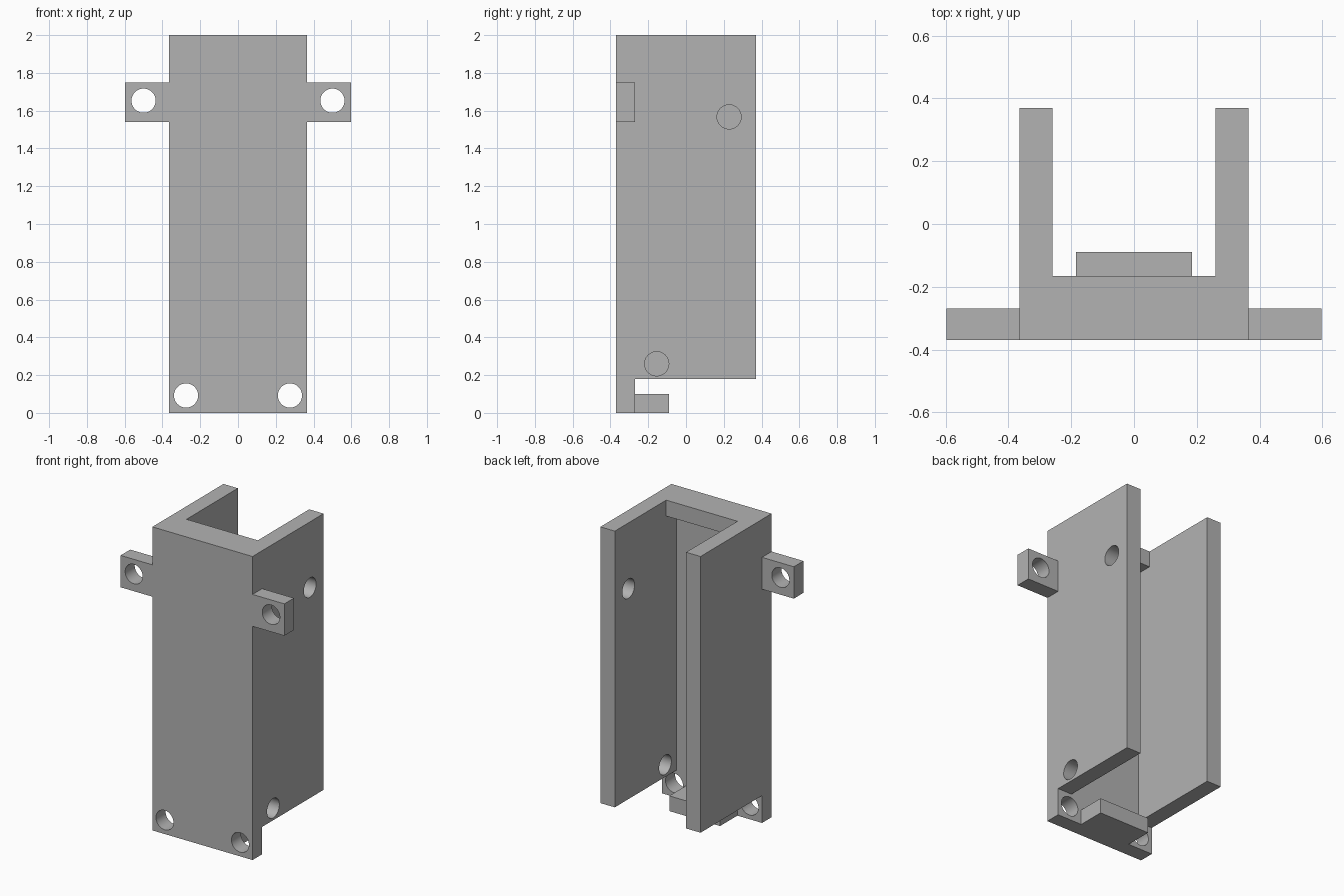
import bpy, bmesh, math
from mathutils import Matrix, Vector

cube = bpy.data.objects.get("Cube")
if cube:
    bpy.data.objects.remove(cube, do_unlink=True)

grey = bpy.data.materials.new("plain_grey")
grey.use_nodes = True
grey.diffuse_color = (0.45, 0.45, 0.45, 1)
grey.node_tree.nodes["Principled BSDF"].inputs["Base Color"].default_value = (0.45, 0.45, 0.45, 1)


def add_object(name, bm):
    mesh = bpy.data.meshes.new(name)
    bmesh.ops.recalc_face_normals(bm, faces=bm.faces)
    bm.to_mesh(mesh)
    bm.free()
    mesh.materials.append(grey)
    obj = bpy.data.objects.new(name, mesh)
    bpy.context.scene.collection.objects.link(obj)
    return obj


def box(name, low, high):
    low, high = Vector(low), Vector(high)
    bm = bmesh.new()
    bmesh.ops.create_cube(bm, size=1, matrix=Matrix.Translation((low + high) / 2)
                          @ Matrix.Diagonal((*(high - low), 1)))
    return add_object(name, bm)


def drill(name, centre, axis):
    turn = Matrix.Rotation(math.pi / 2, 4, "X" if axis == "Y" else "Y")
    bm = bmesh.new()
    bmesh.ops.create_cone(bm, cap_ends=True, segments=48, radius1=HOLE, radius2=HOLE,
                          depth=0.3, matrix=Matrix.Translation(centre) @ turn)
    obj = add_object(name, bm)
    obj.hide_render = True
    return obj


def combine(target, other, operation):
    mod = target.modifiers.new(operation, "BOOLEAN")
    mod.operation = operation
    mod.solver = "EXACT"
    mod.object = other
    bpy.context.view_layer.update()
    graph = bpy.context.evaluated_depsgraph_get()
    result = bpy.data.meshes.new_from_object(target.evaluated_get(graph))
    target.modifiers.clear()
    target.data = result
    bpy.data.objects.remove(other, do_unlink=True)


W, IN = 0.365, 0.26           # outer and inner half width
FRONT, PLATE, BACK = -0.37, -0.27, 0.37
SKIRT, TOP, HOLE = 0.18, 2.0, 0.064

# Front plate, with the side walls, top lip, foot block and ears joined to it
bracket = box("channel_bracket", (-W, FRONT, 0), (W, PLATE, TOP))
parts = [box("top_lip", (-W, FRONT, 1.895), (W, -0.165, TOP)),
         box("foot_block", (-0.185, FRONT, 0), (0.185, -0.09, 0.1))]
for side in (-1, 1):
    xs = sorted((side * IN, side * W))
    parts.append(box("side_wall", (xs[0], FRONT, SKIRT), (xs[1], BACK, TOP)))
    xs = sorted((side * IN, side * 0.597))
    parts.append(box("mounting_ear", (xs[0], FRONT, 1.54), (xs[1], PLATE, 1.75)))
for part in parts:
    combine(bracket, part, "UNION")

# Screw holes through the ears and the foot of the plate
for side in (-1, 1):
    for x, z in ((0.5, 1.653), (0.275, 0.092)):
        combine(bracket, drill("screw_cutter", (side * x, -0.32, z), "Y"), "DIFFERENCE")

# Cross holes in the left wall only
for y, z in ((0.228, 1.567), (-0.155, 0.26)):
    combine(bracket, drill("cross_cutter", (0.3125, y, z), "X"), "DIFFERENCE")

# Clean up joins, then keep flat faces crisp and bores smooth
bm = bmesh.new()
bm.from_mesh(bracket.data)
bmesh.ops.remove_doubles(bm, verts=bm.verts, dist=0.0001)
bmesh.ops.dissolve_limit(bm, angle_limit=math.radians(1), verts=bm.verts, edges=bm.edges)
bm.to_mesh(bracket.data)
bm.free()
bpy.ops.object.select_all(action="DESELECT")
bracket.select_set(True)
bpy.context.view_layer.objects.active = bracket
bpy.ops.object.shade_smooth_by_angle(angle=math.radians(30))
